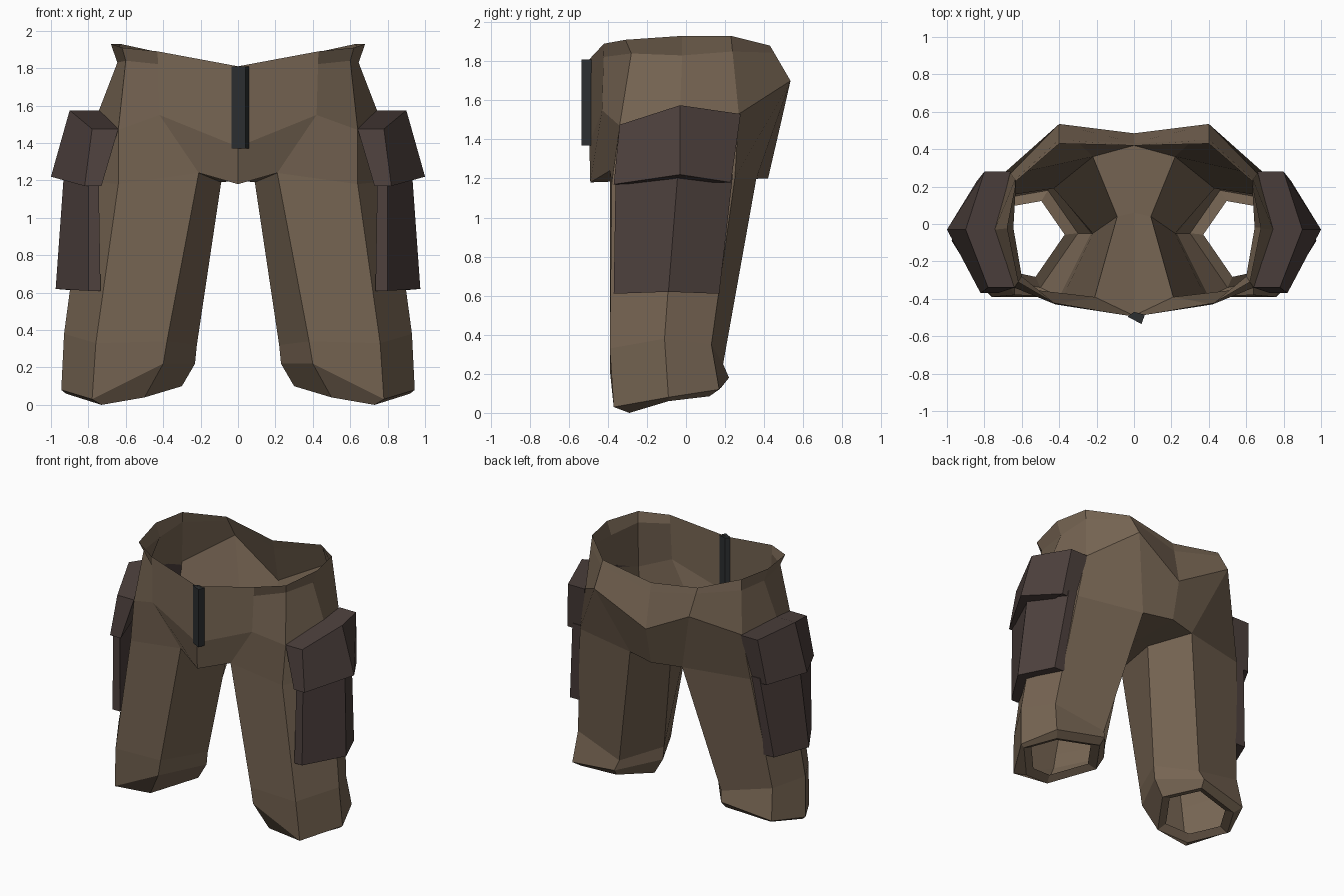
import bpy, bmesh
from mathutils import Vector

if "Cube" in bpy.data.objects:
    bpy.data.objects.remove(bpy.data.objects["Cube"])


def material(name, rgb):
    m = bpy.data.materials.new(name)
    m.diffuse_color = (*rgb, 1)
    m.use_nodes = True
    m.node_tree.nodes["Principled BSDF"].inputs["Base Color"].default_value = m.diffuse_color
    return m


def finish(name, bm, mat, mirror=True):
    mesh = bpy.data.meshes.new(name)
    bm.to_mesh(mesh)
    bm.free()
    ob = bpy.data.objects.new(name, mesh)
    bpy.context.collection.objects.link(ob)
    mesh.materials.append(mat)
    if mirror:
        mod = ob.modifiers.new("Mirror", 'MIRROR')
        mod.use_clip = True
    return ob


def ring(bm, pts):
    return [bm.verts.new(p) for p in pts]


def bridge(bm, a, b, closed=True):
    n = len(a)
    for i in range(n if closed else n - 1):
        j = (i + 1) % n
        bm.faces.new((a[i], a[j], b[j], b[i]))


def prism(name, bottom, top, mat, mirror=True):
    bm = bmesh.new()
    a, b = ring(bm, bottom), ring(bm, top)
    bridge(bm, a, b)
    bm.faces.new(a[::-1])
    bm.faces.new(b)
    bmesh.ops.recalc_face_normals(bm, faces=bm.faces)
    return finish(name, bm, mat, mirror)


cloth = material("brown_cloth", (0.18, 0.128, 0.085))
pocket_cloth = material("dark_pocket_cloth", (0.075, 0.052, 0.047))
fly_dark = material("dark_fly", (0.025, 0.028, 0.03))

# Leg rings, ordered: outer front, outer, outer back, inner back, inner, inner front
hem = [(.73, -.29, 0), (.92, -.09, .06), (.80, .12, .085), (.46, .18, .13), (.30, -.05, .10), (.50, -.34, .04)]
cuff = [(.78, -.37, .03), (.945, -.09, .08), (.84, .17, .12), (.45, .22, .18), (.23, -.05, .22), (.40, -.39, .22)]
shin = [(.76, -.39, .33), (.93, -.11, .38), (.82, .13, .35), (.43, .19, .25), (.22, -.05, .32), (.38, -.39, .34)]
thigh = [(.64, -.38, 1.18), (.82, -.05, 1.2), (.72, .25, 1.2), (.22, .36, 1.2), (.09, .04, 1.19), (.21, -.39, 1.24)]

# Torso half rings, ordered from front centre round the side to back centre
hips = [(0, -.495, 1.38), (.42, -.43, 1.55), (.64, -.34, 1.47), (.745, -.03, 1.57),
        (.66, .27, 1.53), (.40, .535, 1.70), (0, .485, 1.48)]
rim = [(0, -.495, 1.81), (.43, -.42, 1.89), (.62, -.31, 1.91), (.68, -.02, 1.93),
       (.63, .23, 1.93), (.40, .43, 1.88), (0, .42, 1.81)]
# The waist pinches in under the rim at the sides only
waist = [Vector(h).lerp(Vector(r), .8) for h, r in zip(hips, rim)]
waist[2:4] = [(.60, -.28, 1.84), (.645, -.02, 1.83)]

# Trousers: turned-in hem, leg, crotch and open waist
bm = bmesh.new()
centre = Vector((.62, -.08, .1))
hem_inner = [centre + (Vector(p) - centre) * .78 + Vector((0, 0, .02)) for p in hem]
loops = [ring(bm, r) for r in (hem_inner, hem, cuff, shin, thigh)]
for a, b in zip(loops, loops[1:]):
    bridge(bm, a, b)
of, o, ob_, ib, inn, inf = loops[-1]
front, saddle, back = ring(bm, [(0, -.49, 1.18), (0, .06, 1.2), (0, .42, 1.2)])
bm.faces.new((saddle, inn, inf, front))
bm.faces.new((back, ib, inn, saddle))
torso = [[front, inf, of, o, ob_, ib, back]] + [ring(bm, r) for r in (hips, waist, rim)]
for a, b in zip(torso, torso[1:]):
    bridge(bm, a, b, closed=False)
finish("trousers", bm, cloth)


# Side pockets: three outer points per level, inner side set back into the leg
def pocket(name, bottom, top, low, high):
    def outline(pts, depths):
        inner = [(x - d, y, z) for (x, y, z), d in zip(pts, depths)]
        return pts + inner[::-1]
    prism(name, outline(bottom, low), outline(top, high), pocket_cloth)


pocket("pocket_body",
       [(.80, -.37, .61), (.975, -.09, .62), (.86, .17, .61)],
       [(.80, -.36, 1.22), (.93, -.04, 1.25), (.79, .24, 1.22)], (.065, .09, .09), (.055, .12, .1))
pocket("pocket_flap",
       [(.82, -.37, 1.17), (1.0, -.03, 1.22), (.84, .23, 1.18)],
       [(.78, -.34, 1.475), (.90, -.03, 1.575), (.80, .28, 1.53)], (.09, .18, .14), (.14, .16, .14))

# Fly strip at the front centre
fly = [(-.035, -.495), (.04, -.535), (.058, -.485), (.0, -.47)]
prism("fly_strip", [(x, y, 1.37) for x, y in fly], [(x, y, 1.81) for x, y in fly], fly_dark, False)
